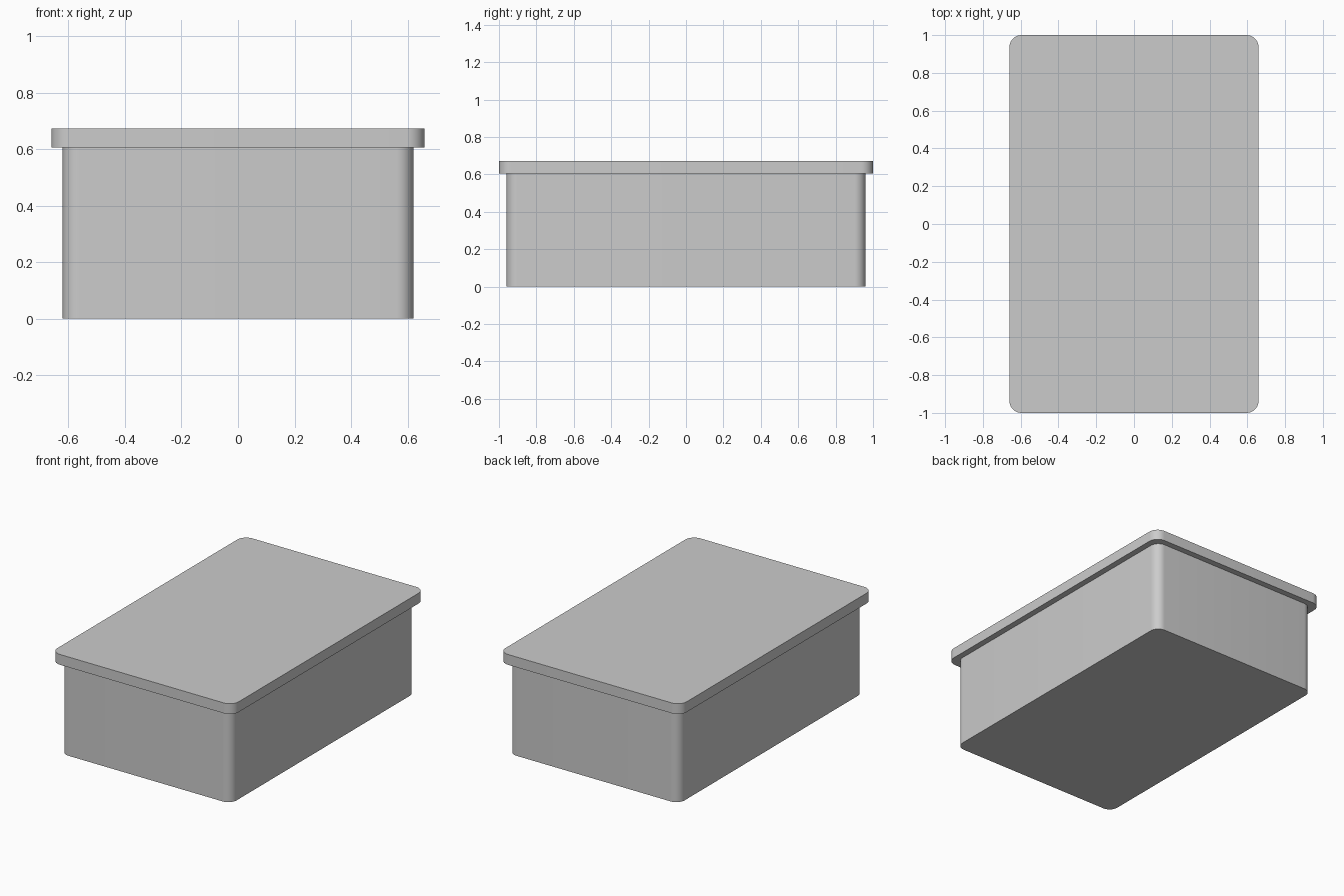
import bpy, bmesh, math

if "Cube" in bpy.data.objects:
    bpy.data.objects.remove(bpy.data.objects["Cube"])


def rounded_slab(name, hx, hy, z0, z1, radius, steps=10):
    """Upright slab with rounded vertical corners."""
    bm = bmesh.new()
    ring = []
    for i, (sx, sy) in enumerate([(1, 1), (-1, 1), (-1, -1), (1, -1)]):
        for k in range(steps + 1):
            a = math.pi / 2 * (i + k / steps)
            ring.append(bm.verts.new((sx * (hx - radius) + radius * math.cos(a),
                                      sy * (hy - radius) + radius * math.sin(a), z0)))
    base = bm.faces.new(ring)
    top = bmesh.ops.extrude_face_region(bm, geom=[base], use_keep_orig=True)
    moved = [g for g in top["geom"] if isinstance(g, bmesh.types.BMVert)]
    bmesh.ops.translate(bm, verts=moved, vec=(0, 0, z1 - z0))
    bmesh.ops.recalc_face_normals(bm, faces=bm.faces)
    mesh = bpy.data.meshes.new(name)
    bm.to_mesh(mesh)
    bm.free()
    obj = bpy.data.objects.new(name, mesh)
    bpy.context.collection.objects.link(obj)
    bpy.ops.object.select_all(action='DESELECT')
    obj.select_set(True)
    bpy.context.view_layer.objects.active = obj
    bpy.ops.object.shade_smooth_by_angle(angle=math.radians(30))
    return obj


# Box body
rounded_slab("box_body", 0.62, 0.96, 0.0, 0.605, 0.06)
# Overhanging lid
rounded_slab("lid", 0.66, 1.0, 0.605, 0.673, 0.065)
